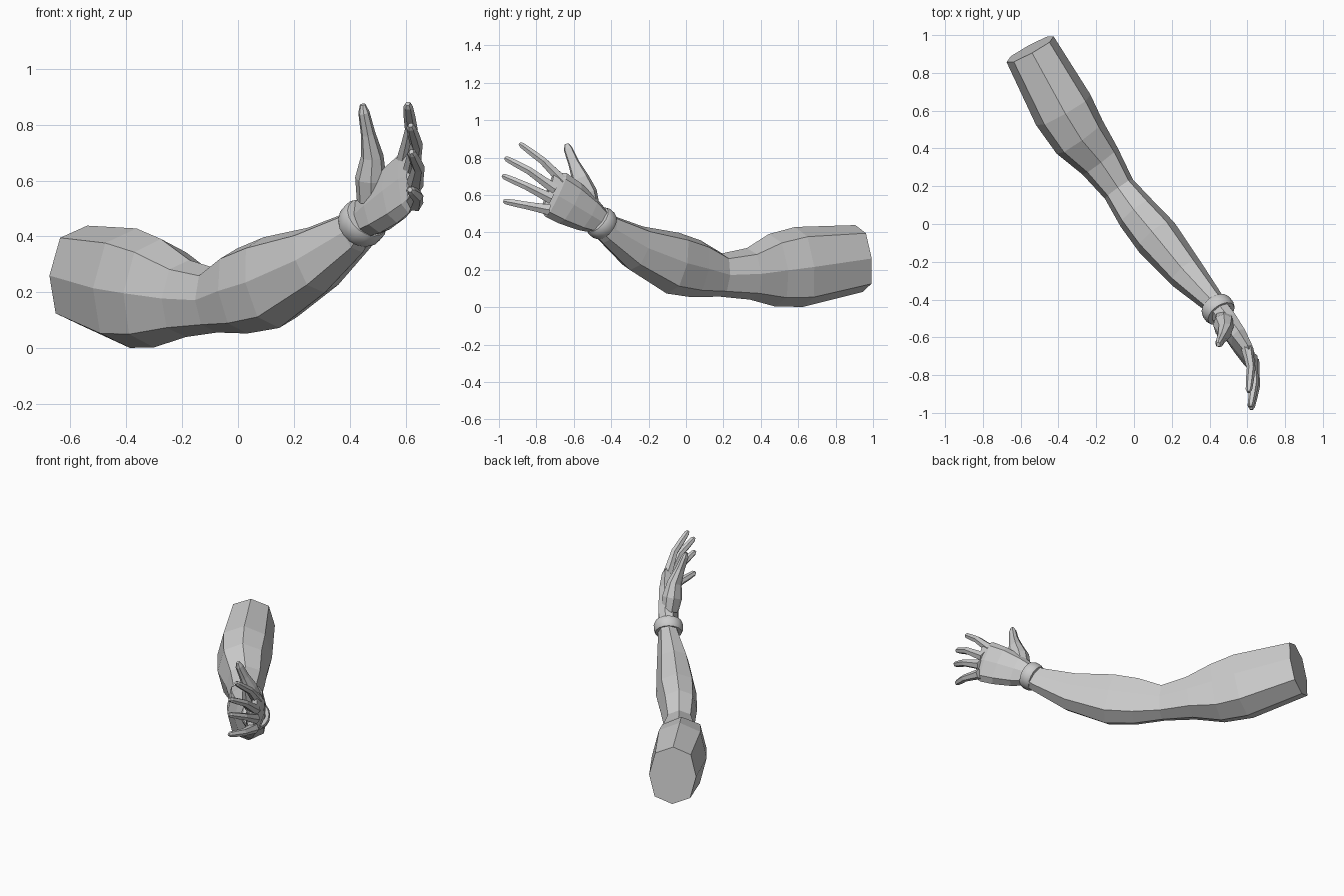
import bpy, bmesh, math
from mathutils import Vector

if "Cube" in bpy.data.objects:
    bpy.data.objects.remove(bpy.data.objects["Cube"])

skin = bpy.data.materials.new("plain grey")
skin.diffuse_color = (0.6, 0.6, 0.6, 1)
skin.use_nodes = True
skin.node_tree.nodes["Principled BSDF"].inputs["Base Color"].default_value = skin.diffuse_color


def tube(name, rings, hint, sides=8, smooth=False):
    """Loft rings (x, y, z, half size along hint, half size across)."""
    bm = bmesh.new()
    pts = [Vector(r[:3]) for r in rings]
    loops = []
    for i, r in enumerate(rings):
        t = (pts[min(i + 1, len(pts) - 1)] - pts[max(i - 1, 0)]).normalized()
        h = Vector(hint)
        a = (h - t * h.dot(t)).normalized()
        b = t.cross(a)
        loop = []
        for k in range(sides):
            ang = 2 * math.pi * k / sides
            # diagonal corners of the octagon sit slightly further out
            f = 1.07 if sides == 8 and k % 2 else 1.0
            loop.append(bm.verts.new(pts[i] + a * r[3] * f * math.cos(ang)
                                     + b * r[4] * f * math.sin(ang)))
        loops.append(loop)
    for p, q in zip(loops, loops[1:]):
        for k in range(sides):
            j = (k + 1) % sides
            bm.faces.new((p[k], p[j], q[j], q[k]))
    bm.faces.new(loops[0][::-1])
    bm.faces.new(loops[-1])
    bmesh.ops.recalc_face_normals(bm, faces=bm.faces)
    me = bpy.data.meshes.new(name)
    bm.to_mesh(me)
    bm.free()
    me.materials.append(skin)
    ob = bpy.data.objects.new(name, me)
    bpy.context.collection.objects.link(ob)
    if smooth:
        bpy.ops.object.select_all(action='DESELECT')
        ob.select_set(True)
        bpy.context.view_layer.objects.active = ob
        bpy.ops.object.shade_smooth_by_angle(angle=math.radians(35))
    return ob


# upper arm, elbow and forearm
tube("arm", [
    (-.55, .925, .26, .18, .142),
    (-.375, .605, .215, .215, .165),
    (-.288, .46, .197, .195, .15),
    (-.18, .333, .178, .138, .117),
    (-.08, .185, .172, .116, .09),
    (.015, .055, .205, .155, .11),
    (.12, -.07, .235, .168, .122),
    (.28, -.265, .315, .125, .098),
    (.42, -.415, .415, .082, .062),
    (.455, -.46, .455, .07, .06),
], (0, 0, 1))

# wrist band with a rounded profile
centre, axis = Vector((.445, -.452, .448)), Vector((.47, -.65, .55)).normalized()
tube("wrist_band", [(*(centre + axis * d), r, r) for d, r in
     [(-.037, .07), (-.035, .08), (-.018, .088), (.018, .088), (.035, .08), (.037, .07)]],
     (0, 0, 1), sides=16, smooth=True)

# palm, widening towards the knuckles
tube("palm", [
    (.45, -.455, .455, .068, .058),
    (.50, -.53, .50, .10, .058),
    (.56, -.62, .555, .123, .05),
    (.605, -.695, .60, .13, .036),
    (.622, -.74, .615, .11, .02),
], (.05, -.45, -.89))

# thumb with its fleshy base
tube("thumb", [
    (.475, -.51, .53, .05, .05),
    (.475, -.535, .61, .056, .06),
    (.48, -.565, .69, .04, .046),
    (.465, -.60, .77, .026, .03),
    (.45, -.63, .845, .02, .024),
    (.446, -.638, .872, .01, .012),
], (1, 0, 0))

# four fingers: base, middle joint, tip
fingers = {
    "index_finger": ((.60, -.66, .675), (.62, -.765, .782), (.607, -.89, .875)),
    "middle_finger": ((.62, -.70, .63), (.638, -.84, .73), (.617, -.968, .798)),
    "ring_finger": ((.63, -.72, .58), (.645, -.855, .648), (.62, -.982, .703)),
    "little_finger": ((.63, -.73, .52), (.64, -.86, .545), (.615, -.975, .567)),
}
for name, path in fingers.items():
    base, mid, tip = map(Vector, path)
    rings = [(base, .033), (base.lerp(mid, .5), .027), (mid, .023),
             (mid.lerp(tip, .5), .021), (mid.lerp(tip, .9), .017), (tip, .009)]
    tube(name, [(*p, r, r) for p, r in rings], (1, 0, 0), sides=6)
